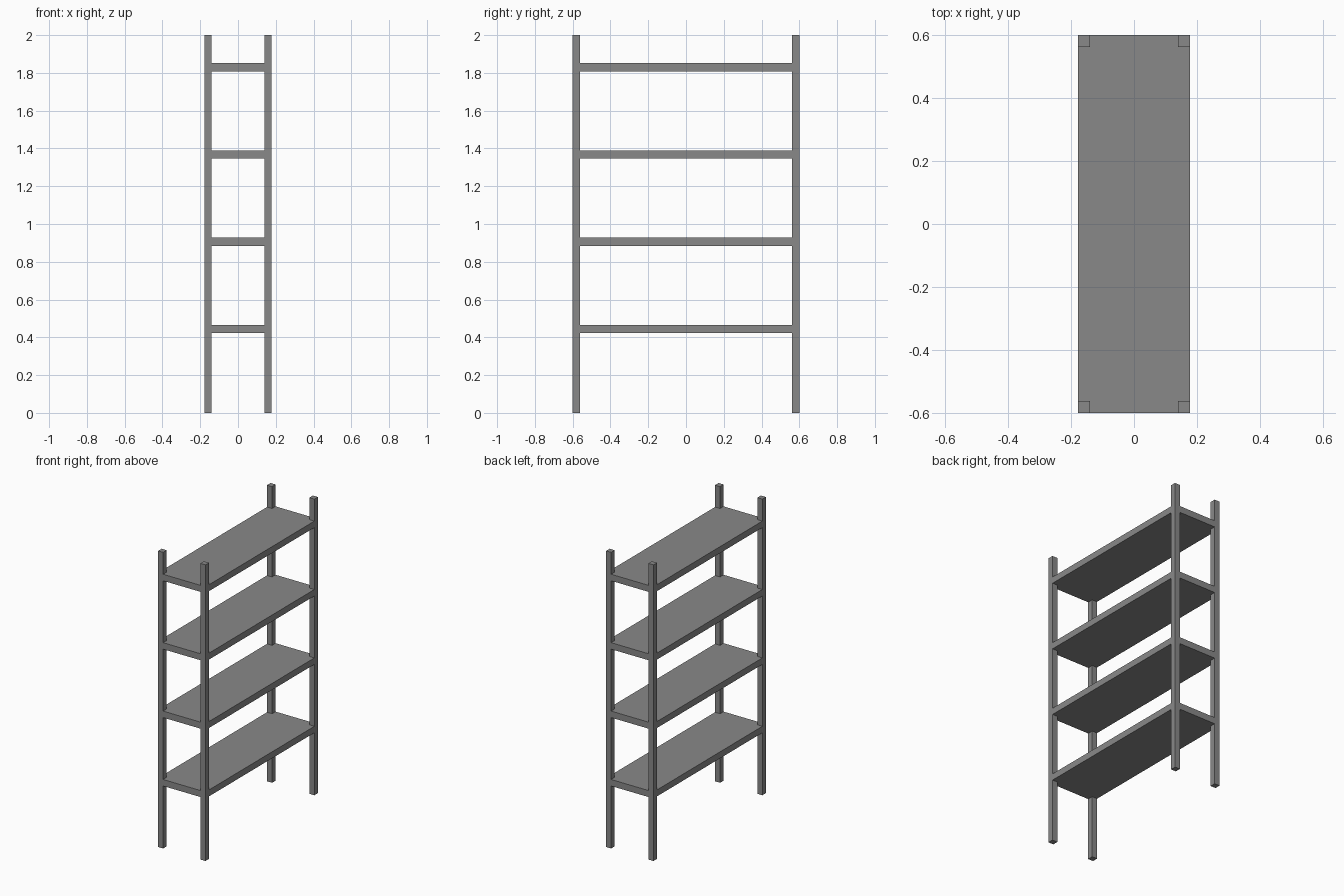
import bpy
import bmesh

# Overall half sizes of the rack, and post and shelf measures
HX, HY, HEIGHT = 0.177, 0.6, 2.0
POST = 0.038
SHELF_THICKNESS = 0.044
SHELF_BOTTOMS = [0.422 + 0.462 * i for i in range(4)]

cube = bpy.data.objects.get("Cube")
if cube:
    bpy.data.objects.remove(cube, do_unlink=True)

# One grey finish for the whole rack
grey = bpy.data.materials.new("grey_metal")
grey.use_nodes = True
colour = (0.25, 0.25, 0.25, 1.0)
grey.diffuse_color = colour
grey.node_tree.nodes["Principled BSDF"].inputs["Base Color"].default_value = colour


def prism(name, outline, z, height):
    """Extrude a flat outline upward into a closed solid."""
    bm = bmesh.new()
    base = bm.faces.new([bm.verts.new((x, y, z)) for x, y in outline])
    top = bmesh.ops.extrude_face_region(bm, geom=[base], use_keep_orig=True)
    verts = [v for v in top["geom"] if isinstance(v, bmesh.types.BMVert)]
    bmesh.ops.translate(bm, verts=verts, vec=(0, 0, height))
    bmesh.ops.recalc_face_normals(bm, faces=bm.faces)
    mesh = bpy.data.meshes.new(name)
    bm.to_mesh(mesh)
    bm.free()
    mesh.materials.append(grey)
    obj = bpy.data.objects.new(name, mesh)
    bpy.context.collection.objects.link(obj)
    return obj


ix, iy = HX - POST, HY - POST

# Four square corner posts
for y_name, sy in (("front", -1), ("back", 1)):
    for x_name, sx in (("right", -1), ("left", 1)):
        corner = [(ix, iy), (HX, iy), (HX, HY), (ix, HY)]
        prism(f"{y_name}_{x_name}_post", [(sx * x, sy * y) for x, y in corner], 0, HEIGHT)

# Four shelves, flush with the posts and notched around them
notched = []
for sx, sy in ((1, 1), (-1, 1), (-1, -1), (1, -1)):
    notch = [(HX, iy), (ix, iy), (ix, HY)]
    if sx * sy < 0:
        notch.reverse()
    notched += [(sx * x, sy * y) for x, y in notch]
for i, z in enumerate(SHELF_BOTTOMS):
    prism(f"shelf_{i + 1}", notched, z, SHELF_THICKNESS)
